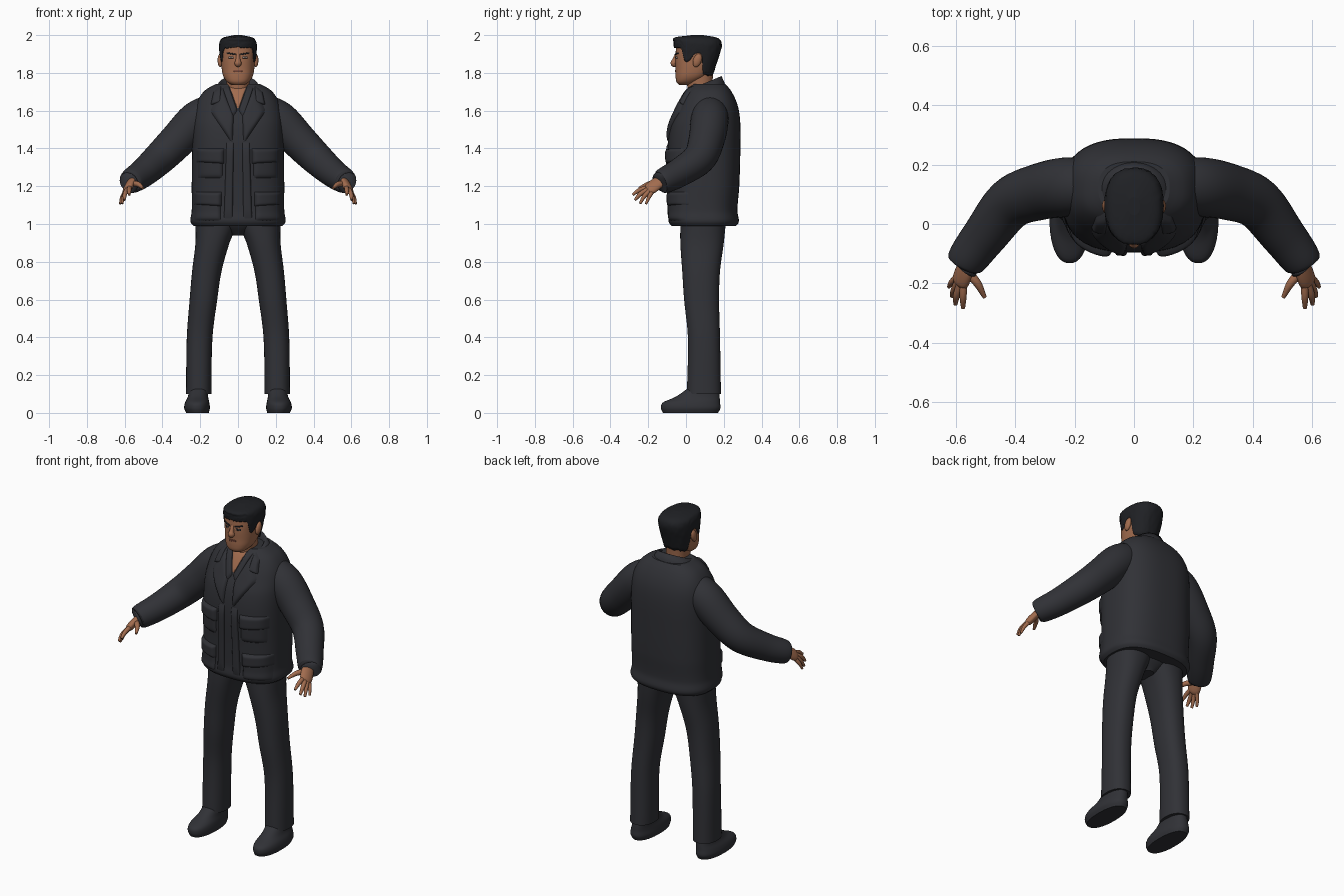
import bpy, bmesh, math, random
from mathutils import Vector

random.seed(4)
cube = bpy.data.objects.get("Cube")
if cube:
    bpy.data.objects.remove(cube)


def material(name, *rgb):
    mat = bpy.data.materials.new(name)
    mat.use_nodes = True
    mat.diffuse_color = (*rgb, 1)
    shader = mat.node_tree.nodes["Principled BSDF"]
    shader.inputs["Base Color"].default_value = (*rgb, 1)
    shader.inputs["Roughness"].default_value = 0.8
    return mat


cloth = material("charcoal cloth", .03, .031, .037)
skin = material("brown skin", .36, .15, .077)
dark_hair = material("black hair", .014, .015, .018)
lip = material("dark lip", .2, .07, .045)
eye_white = material("eye white", .4, .34, .3)


def curve(keys, t):
    """Smooth interpolation of key tuples whose first entry is the parameter."""
    last = len(keys) - 1
    t = min(max(t, keys[0][0]), keys[last][0])
    i = next(k for k in range(last) if t <= keys[k + 1][0])
    step = keys[i + 1][0] - keys[i][0]
    u = (t - keys[i][0]) / step

    def slope(k, c):
        a, b = keys[max(k - 1, 0)], keys[min(k + 1, last)]
        return (b[c] - a[c]) / (b[0] - a[0]) * step

    return [keys[i][c] * (1 + 2 * u) * (1 - u) ** 2 + slope(i, c) * u * (1 - u) ** 2
            + keys[i + 1][c] * u * u * (3 - 2 * u) + slope(i + 1, c) * u * u * (u - 1)
            for c in range(1, len(keys[0]))]


def finish(name, bm, mat, recalc=True):
    if recalc:
        bmesh.ops.recalc_face_normals(bm, faces=bm.faces)
    for face in bm.faces:
        face.smooth = len(face.verts) < 5
    mesh = bpy.data.meshes.new(name)
    bm.to_mesh(mesh)
    bm.free()
    mesh.materials.append(mat)
    obj = bpy.data.objects.new(name, mesh)
    bpy.context.collection.objects.link(obj)
    return obj


def skin_rings(name, rings, mat, closed=True, caps=True):
    """Bridge rows of points into a surface."""
    bm = bmesh.new()
    rows = [[bm.verts.new(p) for p in ring] for ring in rings]
    n = len(rows[0])
    for low, high in zip(rows, rows[1:]):
        for i in range(n if closed else n - 1):
            j = (i + 1) % n
            bm.faces.new((low[i], low[j], high[j], high[i]))
    if caps:
        bm.faces.new(rows[0])
        bm.faces.new(rows[-1])
    return finish(name, bm, mat)


def oval(cx, rx, front, back, z, power, angle):
    c, s = math.cos(angle), math.sin(angle)
    e = 2 / power
    return Vector((cx + rx * math.copysign(abs(c) ** e, c),
                   (front + back) / 2 + (back - front) / 2 * math.copysign(abs(s) ** e, s), z))


def column(name, keys, mat, side=1, power=2.3, rows=36, segs=40):
    """Upright form from keys of height, centre x, half width, front y, back y."""
    rings = []
    for r in range(rows + 1):
        z = keys[0][0] + (keys[-1][0] - keys[0][0]) * r / rows
        cx, rx, front, back = curve(keys, z)
        rings.append([oval(cx * side, rx, front, back, z, power, math.tau * i / segs)
                      for i in range(segs)])
    return skin_rings(name, rings, mat)


def tube(name, path, mat, side=1, flat=1, rows=16, segs=20):
    """Round limb along a path of x, y, z, radius."""
    keys = [(i, *p) for i, p in enumerate(path)]
    span = len(path) - 1
    rings = []
    for r in range(rows + 1):
        t = span * r / rows
        *centre, radius = curve(keys, t)
        ahead = Vector(curve(keys, t + .05)[:3]) - Vector(curve(keys, t - .05)[:3])
        across = ahead.cross(Vector((1, 0, 1))).normalized()
        up = across.cross(ahead).normalized()
        ring = []
        for i in range(segs):
            a = math.tau * i / segs
            p = Vector(centre) + radius * (across * math.cos(a) + up * math.sin(a) * flat)
            ring.append((p.x * side, p.y, p.z))
        rings.append(ring)
    return skin_rings(name, rings, mat)


def pad(name, keys, corners, thick, mat, side=1, power=2.3, n=14):
    """Raised patch following the front of a column; corners are x, z pairs."""
    a, b, c, d = [Vector(p) for p in corners]
    bm = bmesh.new()
    grid = []
    for i in range(n + 1):
        u, row = i / n, []
        for j in range(n + 1):
            v = j / n
            x, z = a.lerp(b, u).lerp(d.lerp(c, u), v)
            _, rx, front, back = curve(keys, z)
            k = min(abs(x) / rx, .985)
            y = (front + back) / 2 - (back - front) / 2 * (1 - k ** power) ** (1 / power)
            rise = (1 - (2 * u - 1) ** 8) * (1 - (2 * v - 1) ** 8)
            row.append(bm.verts.new((x * side, y + .003 - (thick + .003) * rise, z)))
        grid.append(row)
    for i in range(n):
        for j in range(n):
            face = bm.faces.new((grid[i][j], grid[i + 1][j], grid[i + 1][j + 1], grid[i][j + 1]))
            face.normal_update()
            if face.normal.y > 0:
                face.normal_flip()
    return finish(name, bm, mat, recalc=False)


# Profiles shared by the forms and the patches on them
torso = [(.99, 0, .235, -.075, .265), (1.01, 0, .252, -.092, .28), (1.07, 0, .245, -.088, .272),
         (1.2, 0, .245, -.09, .282), (1.4, 0, .243, -.096, .288), (1.52, 0, .24, -.082, .288),
         (1.6, 0, .23, -.05, .28), (1.66, 0, .21, -.022, .262), (1.71, 0, .172, .008, .235),
         (1.74, 0, .12, .035, .21)]
head = [(1.735, 0, .03, -.035, .03), (1.75, 0, .056, -.05, .06), (1.78, 0, .077, -.055, .11),
        (1.82, 0, .086, -.055, .14), (1.87, 0, .09, -.057, .16), (1.92, 0, .093, -.054, .17),
        (1.96, 0, .085, -.05, .165), (1.985, 0, .05, -.02, .13)]
leg = [(.1, .208, .067, .005, .185), (.4, .203, .068, .01, .18), (.6, .183, .073, -.01, .175),
       (.75, .165, .078, -.02, .18), (.9, .135, .09, -.03, .2), (1, .115, .11, -.03, .21),
       (1.1, .11, .115, -.03, .22)]
shoe = [(0, .215, .06, -.122, .17), (.025, .217, .068, -.132, .182), (.055, .216, .064, -.122, .18),
        (.085, .212, .054, -.055, .178), (.13, .208, .05, .01, .172)]
pelvis = [(.94, 0, .035, .03, .15), (1, 0, .13, -.02, .2), (1.08, 0, .2, -.03, .22)]
neck = [(1.6, 0, .06, .03, .15), (1.72, 0, .06, .008, .14), (1.82, 0, .065, .0, .145)]

column("jacket_body", torso, cloth, power=2.6, rows=60, segs=64)
column("trouser_seat", pelvis, cloth)
column("neck", neck, skin)
column("head", head, skin, power=2.4, rows=40)

# Turned-down collar wrapped around the neck, low at the front
collar = []
for rx, ry, drop in ((.082, .075, .05), (.09, .082, .0), (.1, .09, -.003), (.125, .105, .03), (.15, .122, .07)):
    row = []
    for i in range(41):
        a = math.radians(-62 + 304 * i / 40)
        lift = (math.sin(a) + 1) / 2
        row.append((rx * math.cos(a), .098 + ry * math.sin(a), 1.705 + .075 * lift - drop))
    collar.append(row)
skin_rings("collar", collar, cloth, closed=False, caps=False)
pad("open_neck", torso, [(-.05, 1.735), (.05, 1.735), (.004, 1.61), (-.004, 1.61)], .005, skin, power=2.6)

# Hair shell with a hairline that dips at the sideburns and nape
hair = [(1.78, 0, .08, -.03, .14), (1.86, 0, .094, -.055, .165), (1.93, 0, .099, -.062, .187),
        (1.965, 0, .096, -.066, .186), (1.988, 0, .075, -.058, .16), (2, 0, .02, .03, .09)]
hairline = [(-1, 1.79), (-.35, 1.8), (-.15, 1.9), (.1, 1.9), (.3, 1.86), (.5, 1.87), (.65, 1.925), (1, 1.935)]
segs, rows = 72, 16
lows = [curve(hairline, -math.sin(math.tau * i / segs))[0] + random.uniform(-.006, .006) for i in range(segs)]
shell = []
for r in range(-1, rows + 1):
    ring = []
    for i in range(segs):
        z = lows[i] + (2 - lows[i]) * math.sin(math.pi / 2 * max(r, 0) / rows)
        p = oval(*curve(hair, z), z, 2.4, math.tau * i / segs)
        scale = .88 if r < 0 else 1 + random.uniform(-.015, .015)
        ring.append((p.x * scale, .06 + (p.y - .06) * scale, z))
    shell.append(ring)
skin_rings("hair", shell, dark_hair)

# Central face features
tube("nose", [(0, -.048, 1.9, .009), (0, -.06, 1.868, .013), (0, -.063, 1.851, .019), (0, -.05, 1.841, .012)], skin)
pad("mouth", head, [(-.027, 1.816), (.027, 1.816), (.024, 1.804), (-.024, 1.804)], .004, lip, power=2.4)

fingers = {
    "thumb": [(.56, -.165, 1.215, .016), (.528, -.2, 1.21, .014), (.503, -.247, 1.19, .007)],
    "index_finger": [(.574, -.195, 1.195, .013), (.576, -.245, 1.18, .012), (.576, -.283, 1.155, .007)],
    "middle_finger": [(.584, -.195, 1.187, .013), (.598, -.24, 1.16, .012), (.602, -.27, 1.127, .007)],
    "ring_finger": [(.592, -.19, 1.178, .013), (.607, -.222, 1.145, .011), (.614, -.243, 1.108, .007)],
    "little_finger": [(.597, -.18, 1.17, .012), (.615, -.197, 1.14, .01), (.624, -.212, 1.106, .006)],
}

# Everything that comes in pairs
for label, side in (("left", 1), ("right", -1)):
    column(label + "_trouser_leg", leg, cloth, side)
    column(label + "_shoe", shoe, cloth, side, rows=20)
    tube(label + "_sleeve", [(.13, .125, 1.61, .085), (.22, .125, 1.548, .1), (.32, .108, 1.443, .095),
                             (.415, .07, 1.348, .087), (.5, -.035, 1.272, .076), (.558, -.112, 1.232, .068),
                             (.572, -.134, 1.222, .058), (.566, -.126, 1.226, .04)], cloth, side, rows=42, segs=32)
    tube(label + "_palm", [(.555, -.115, 1.24, .03), (.57, -.155, 1.214, .037), (.585, -.192, 1.185, .036),
                           (.591, -.208, 1.175, .018)], skin, side, flat=.55)
    for finger, path in fingers.items():
        tube(label + "_" + finger, path, skin, side, rows=10, segs=12)

    # Ear
    bm = bmesh.new()
    bmesh.ops.create_uvsphere(bm, u_segments=16, v_segments=10, radius=1)
    for v in bm.verts:
        v.co = ((.094 + .014 * v.co.x) * side, .06 + .023 * v.co.y + .008 * v.co.z, 1.866 + .036 * v.co.z)
    finish(label + "_ear", bm, skin)

    # Eye and brow
    face = [
        ("brow", [(.012, 1.902), (.062, 1.91), (.062, 1.902), (.012, 1.892)], .006, dark_hair),
        ("eyelid", [(.02, 1.889), (.054, 1.889), (.052, 1.876), (.022, 1.876)], .002, dark_hair),
        ("eye", [(.024, 1.885), (.05, 1.885), (.048, 1.878), (.026, 1.878)], .004, eye_white),
        ("iris", [(.033, 1.886), (.042, 1.886), (.042, 1.877), (.033, 1.877)], .005, dark_hair)]
    for part, corners, thick, mat in face:
        pad(label + "_" + part, head, corners, thick, mat, side, power=2.4, n=8)

    # Lapel, front edge and pockets
    details = [
        ("shirt_collar", [(.05, 1.735), (.085, 1.73), (.03, 1.56), (.002, 1.6)], .012),
        ("lapel", [(.085, 1.73), (.15, 1.6), (.028, 1.42), (.022, 1.58)], .016),
        ("collar_point", [(.09, 1.735), (.13, 1.7), (.145, 1.63), (.09, 1.64)], .017),
        ("front_edge", [(.022, 1.44), (.062, 1.44), (.075, 1.02), (.028, 1.02)], .012),
        ("chest_pocket", [(.08, 1.38), (.215, 1.38), (.215, 1.24), (.08, 1.24)], .012),
        ("chest_pocket_flap", [(.072, 1.4), (.222, 1.4), (.222, 1.325), (.072, 1.315)], .022),
        ("lower_pocket", [(.09, 1.15), (.232, 1.15), (.235, 1.015), (.09, 1.015)], .014),
        ("lower_pocket_flap", [(.085, 1.17), (.235, 1.17), (.235, 1.1), (.085, 1.09)], .024)]
    for part, corners, thick in details:
        pad(label + "_" + part, torso, corners, thick, cloth, side, power=2.6)
